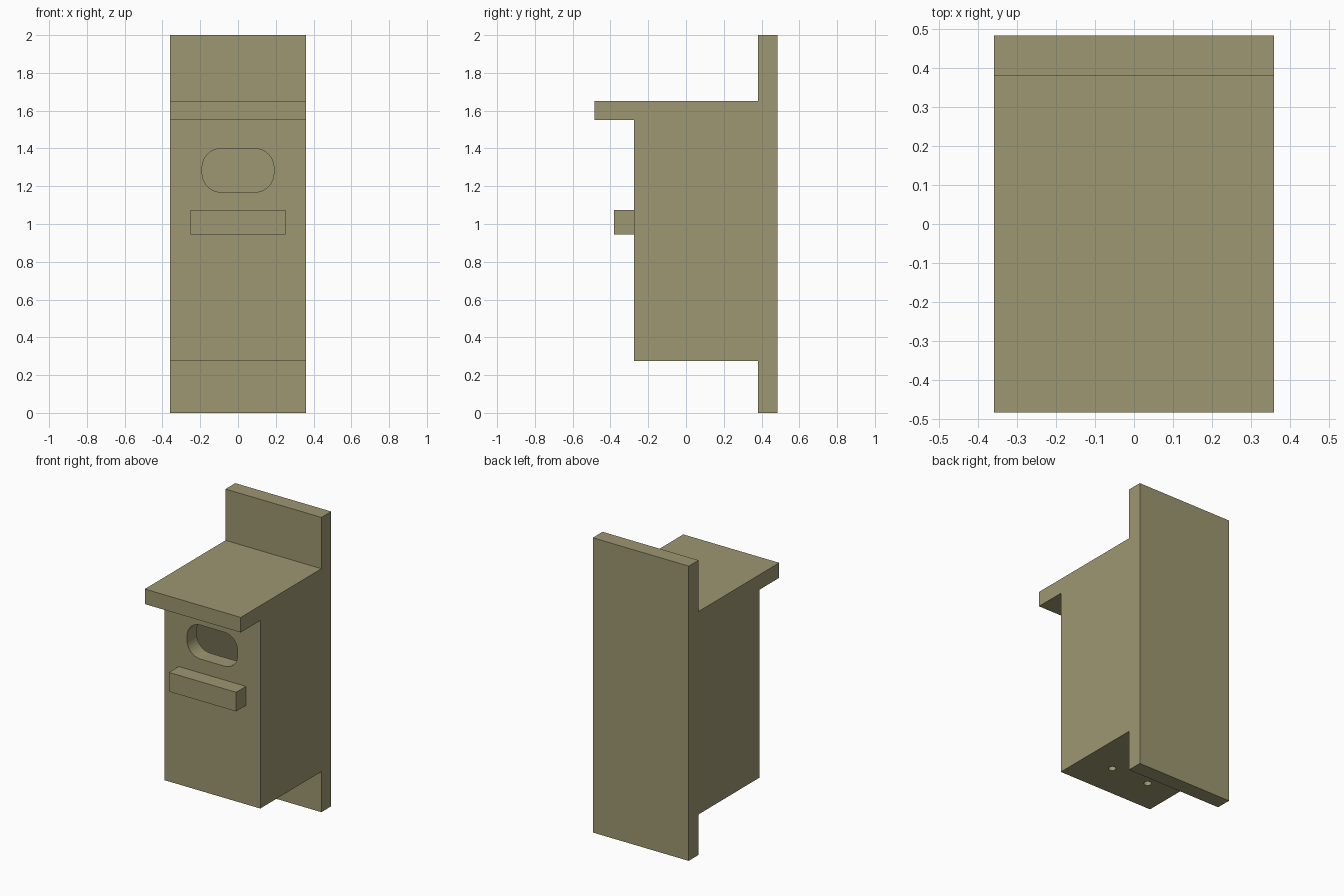
import bpy, bmesh, math
from mathutils import Matrix

if "Cube" in bpy.data.objects:
    bpy.data.objects.remove(bpy.data.objects["Cube"])

wood = bpy.data.materials.new("weathered_wood")
wood.diffuse_color = (0.34, 0.31, 0.165, 1)
wood.use_nodes = True
wood.node_tree.nodes["Principled BSDF"].inputs["Base Color"].default_value = wood.diffuse_color


def finish(name, bm):
    bmesh.ops.recalc_face_normals(bm, faces=bm.faces)
    mesh = bpy.data.meshes.new(name)
    bm.to_mesh(mesh)
    bm.free()
    mesh.materials.append(wood)
    obj = bpy.data.objects.new(name, mesh)
    bpy.context.collection.objects.link(obj)
    return obj


def board(name, x, y, z):
    """Plain plank given as (min, max) ranges."""
    bm = bmesh.new()
    bmesh.ops.create_cube(bm, size=1)
    for v in bm.verts:
        v.co = [r[0] if c < 0 else r[1] for c, r in zip(v.co, (x, y, z))]
    return finish(name, bm)


def rounded(cx, cy, hw, hh, r, n):
    """Rounded rectangle outline, n segments per corner."""
    pts = []
    for k, (sx, sy) in enumerate(((1, 1), (-1, 1), (-1, -1), (1, -1))):
        for i in range(n + 1):
            a = math.pi / 2 * (k + i / n)
            p = (cx + sx * (hw - r) + r * math.cos(a), cy + sy * (hh - r) + r * math.sin(a))
            if not pts or math.dist(p, pts[-1]) > 1e-5:
                pts.append(p)
    if math.dist(pts[0], pts[-1]) < 1e-5:
        pts.pop()
    return pts


def holed_board(name, x, y, holes, thickness, matrix):
    """Plank outlined in a plane, with holes cut through it."""
    outline = [(x[0], y[0]), (x[1], y[0]), (x[1], y[1]), (x[0], y[1])]
    curve = bpy.data.curves.new(name + "_outline", 'CURVE')
    curve.dimensions = '2D'
    curve.fill_mode = 'BOTH'
    curve.extrude = thickness / 2
    for pts in [outline] + holes:
        s = curve.splines.new('POLY')
        s.points.add(len(pts) - 1)
        for p, q in zip(s.points, pts):
            p.co = (q[0], q[1], 0, 1)
        s.use_cyclic_u = True
    temp = bpy.data.objects.new(name + "_outline", curve)
    bm = bmesh.new()
    bm.from_mesh(bpy.data.meshes.new_from_object(temp))
    bpy.data.objects.remove(temp)
    bmesh.ops.remove_doubles(bm, verts=bm.verts, dist=1e-5)
    bmesh.ops.transform(bm, matrix=matrix, verts=bm.verts)
    for f in bm.faces:
        f.smooth = False
    return finish(name, bm)


W, T = 0.36, 0.105          # half width, plank thickness
FRONT, BACK = -0.275, 0.38  # box depth
LOW, HIGH = 0.275, 1.55     # box height

# Mounting board, roof and perch
board("back_board", (-W, W), (BACK, 0.485), (0, 2))
board("roof", (-W, W), (-0.485, BACK), (HIGH, 1.652))
board("perch", (-0.252, 0.252), (-0.38, FRONT), (0.945, 1.075))

# Side walls
for side, s in (("left", -1), ("right", 1)):
    board(side + "_wall", sorted((s * W, s * (W - T))), (FRONT + T, BACK), (LOW, HIGH))

# Front wall with rounded entrance
holed_board("front_wall", (-W, W), (LOW, HIGH),
            [rounded(0, 1.284, 0.19, 0.115, 0.1, 8)], T,
            Matrix.Translation((0, FRONT + T / 2, 0)) @ Matrix.Rotation(math.pi / 2, 4, 'X'))

# Floor with two drain holes
holed_board("floor", (-W + T, W - T), (FRONT + T, BACK),
            [rounded(s * 0.143, -0.04, 0.024, 0.024, 0.024, 4) for s in (-1, 1)], T,
            Matrix.Translation((0, 0, LOW + T / 2)))
